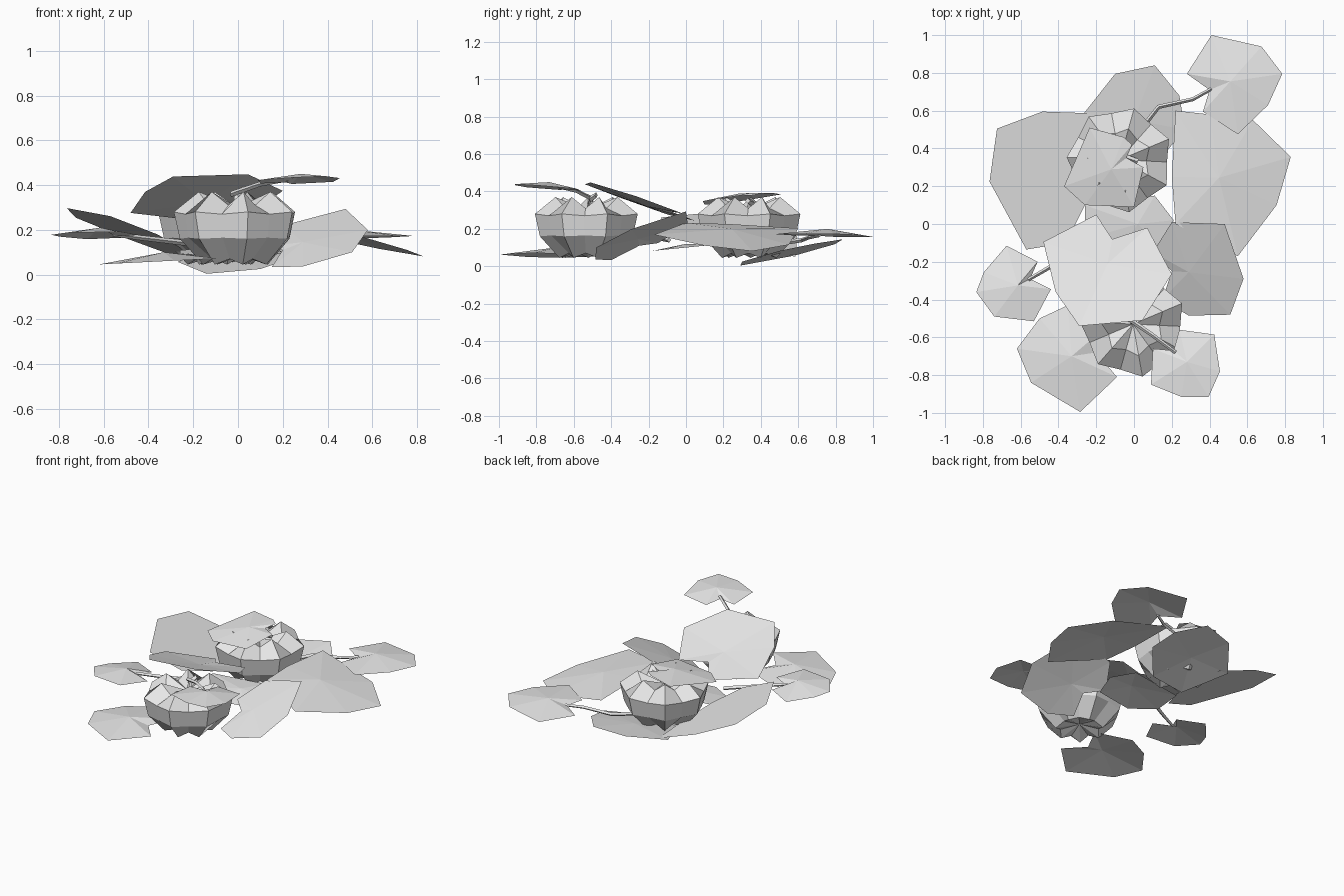
import bpy, bmesh, math
from math import cos, sin, radians

cube = bpy.data.objects.get("Cube")
if cube:
    bpy.data.objects.remove(cube, do_unlink=True)

GREY = (0.8, 0.8, 0.8, 1.0)
clay = bpy.data.materials.new("light_grey")
clay.use_nodes = True
clay.diffuse_color = GREY
clay.node_tree.nodes["Principled BSDF"].inputs["Base Color"].default_value = GREY


def finish(name, bm):
    """Turn a bmesh into a named, flat shaded object."""
    mesh = bpy.data.meshes.new(name)
    bm.to_mesh(mesh)
    bm.free()
    mesh.materials.append(clay)
    obj = bpy.data.objects.new(name, mesh)
    bpy.context.collection.objects.link(obj)
    return obj


def pumpkin(name, cx, cy, lobes=7, phase=radians(23)):
    """Ribbed body: each ring is (ridge radius, ridge z, groove radius, groove z)."""
    rings = [(0.15, 0.045, 0.12, 0.07), (0.255, 0.16, 0.235, 0.165),
             (0.282, 0.28, 0.25, 0.27), (0.17, 0.37, 0.14, 0.31)]
    bm = bmesh.new()
    count = lobes * 2
    loops = []
    for ridge_r, ridge_z, groove_r, groove_z in rings:
        loop = []
        for i in range(count):
            a = phase + math.tau * i / count
            r, z = (groove_r, groove_z) if i % 2 else (ridge_r, ridge_z)
            loop.append(bm.verts.new((cx + r * cos(a), cy + r * sin(a), z)))
        loops.append(loop)
    bottom = bm.verts.new((cx, cy, 0.09))
    top = bm.verts.new((cx, cy, 0.30))
    for i in range(count):
        j = (i + 1) % count
        for low, high in zip(loops, loops[1:]):
            bm.faces.new((low[i], low[j], high[j], high[i]))
        bm.faces.new((bottom, loops[0][j], loops[0][i]))
        bm.faces.new((top, loops[-1][i], loops[-1][j]))
    return finish(name, bm)


def leaf(name, centre, slope, droop, outline):
    """Faceted sheet fanned from its centre to a tilted rim."""
    cx, cy, cz = centre
    bm = bmesh.new()
    hub = bm.verts.new(centre)
    rim = [bm.verts.new((x, y, cz + slope[0] * (x - cx) + slope[1] * (y - cy) - droop))
           for x, y in outline]
    for a, b in zip(rim, rim[1:] + rim[:1]):
        bm.faces.new((hub, a, b))
    bmesh.ops.recalc_face_normals(bm, faces=bm.faces)
    bm.normal_update()
    if sum(f.normal.z for f in bm.faces) < 0:
        bmesh.ops.reverse_faces(bm, faces=bm.faces)
    return finish(name, bm)


def stem(name, points, radius=0.013):
    """Thin square tube along a path, tapering to its tip."""
    bm = bmesh.new()
    rings = []
    for k, (x, y, z) in enumerate(points):
        x0, y0, _ = points[max(k - 1, 0)]
        x1, y1, _ = points[min(k + 1, len(points) - 1)]
        length = math.hypot(x1 - x0, y1 - y0) or 1
        side = (-(y1 - y0) / length, (x1 - x0) / length)
        r = radius * (1 - 0.4 * k / len(points))
        rings.append([bm.verts.new((x + side[0] * u * r, y + side[1] * u * r, z + w * r))
                      for u, w in ((1, 0), (0, 1), (-1, 0), (0, -1))])
    for a, b in zip(rings, rings[1:]):
        for i in range(4):
            j = (i + 1) % 4
            bm.faces.new((a[i], a[j], b[j], b[i]))
    bm.faces.new(rings[0])
    bm.faces.new(rings[-1])
    bmesh.ops.recalc_face_normals(bm, faces=bm.faces)
    return finish(name, bm)


# Pumpkins
pumpkin("front_pumpkin", -0.005, -0.53)
pumpkin("back_pumpkin", -0.075, 0.34)

# Small leaves on long stalks
leaf("small_front_leaf", (0.28, -0.73, 0.45), (0.04, -0.08), 0.03,
     [(0.09, -0.85), (0.25, -0.915), (0.395, -0.915), (0.455, -0.78),
      (0.425, -0.585), (0.24, -0.56), (0.21, -0.67), (0.1, -0.66)])
leaf("small_right_leaf", (-0.615, -0.325, 0.21), (0, -0.08), 0.035,
     [(-0.675, -0.115), (-0.51, -0.2), (-0.55, -0.29), (-0.44, -0.345),
      (-0.53, -0.515), (-0.74, -0.49), (-0.835, -0.36), (-0.795, -0.255)])
leaf("small_back_leaf", (0.51, 0.755, 0.2), (0.03, -0.02), 0.035,
     [(0.41, 1.0), (0.675, 0.94), (0.785, 0.795), (0.71, 0.63),
      (0.55, 0.475), (0.365, 0.595), (0.4, 0.71), (0.28, 0.795)])

# Broad leaves around the pumpkins
leaf("broad_right_leaf", (-0.4, 0.245, 0.16), (-0.37, -0.1), 0.0,
     [(-0.725, 0.505), (-0.485, 0.595), (-0.2, 0.585), (-0.22, 0.35),
      (-0.26, 0.1), (-0.36, -0.1), (-0.57, -0.135), (-0.765, 0.225)])
leaf("broad_left_leaf", (0.45, 0.245, 0.2), (-0.22, -0.05), 0.03,
     [(0.22, 0.6), (0.4, 0.58), (0.63, 0.55), (0.83, 0.355),
      (0.755, 0.1), (0.55, -0.17), (0.22, 0.0), (0.2, 0.25)])
leaf("broad_back_leaf", (0, 0.55, 0.085), (0.08, 0.22), 0.013,
     [(-0.27, 0.58), (-0.1, 0.795), (0.11, 0.84), (0.24, 0.68),
      (0.27, 0.5), (0.1, 0.3), (-0.14, 0.29)])
leaf("back_pumpkin_top_leaf", (-0.12, 0.29, 0.39), (0.08, 0.13), 0.025,
     [(-0.37, 0.2), (-0.235, 0.51), (-0.055, 0.46), (-0.01, 0.42),
      (-0.04, 0.35), (0.05, 0.3), (0.0, 0.09), (-0.26, 0.1)])
leaf("broad_middle_leaf", (-0.14, -0.21, 0.32), (0.06, -0.34), -0.015,
     [(-0.2, 0.05), (-0.115, -0.08), (0.07, -0.02), (0.2, -0.265),
      (0.045, -0.51), (-0.29, -0.54), (-0.415, -0.36), (-0.48, -0.095)])
leaf("broad_front_left_leaf", (0.29, -0.255, 0.145), (0.28, 0.42), 0.012,
     [(0.2, 0.01), (0.48, 0.0), (0.58, -0.29), (0.51, -0.48),
      (0.29, -0.485), (0.15, -0.4), (0.2, -0.25), (0.1, -0.15)])
leaf("broad_front_right_leaf", (-0.33, -0.7, 0.1), (0.05, 0), 0.04,
     [(-0.62, -0.66), (-0.5, -0.5), (-0.35, -0.43), (-0.12, -0.52),
      (-0.2, -0.68), (-0.09, -0.81), (-0.285, -0.995), (-0.545, -0.84)])
leaf("low_middle_leaf", (0.02, 0, 0.12), (0, 0.1), 0.02,
     [(0.11, 0.15), (0.21, 0.02), (0.16, -0.14), (-0.1, -0.18),
      (-0.26, -0.08), (-0.26, 0.1)])

# Stalks
stem("front_pumpkin_stem", [(0, -0.53, 0.3), (0.0, -0.51, 0.36), (0.02, -0.48, 0.38)], 0.02)
stem("back_pumpkin_stem", [(-0.07, 0.34, 0.3), (-0.04, 0.35, 0.34), (0.02, 0.33, 0.35)], 0.02)
stem("small_front_leaf_stalk", [(-0.03, -0.5, 0.36), (0.1, -0.59, 0.405), (0.22, -0.68, 0.425)])
stem("small_right_leaf_stalk", [(-0.22, -0.09, 0.14), (-0.44, -0.225, 0.165),
                                (-0.56, -0.295, 0.18)])
stem("small_back_leaf_stalk", [(0.02, 0.48, 0.12), (0.13, 0.62, 0.14), (0.31, 0.66, 0.155),
                               (0.41, 0.715, 0.165)])
